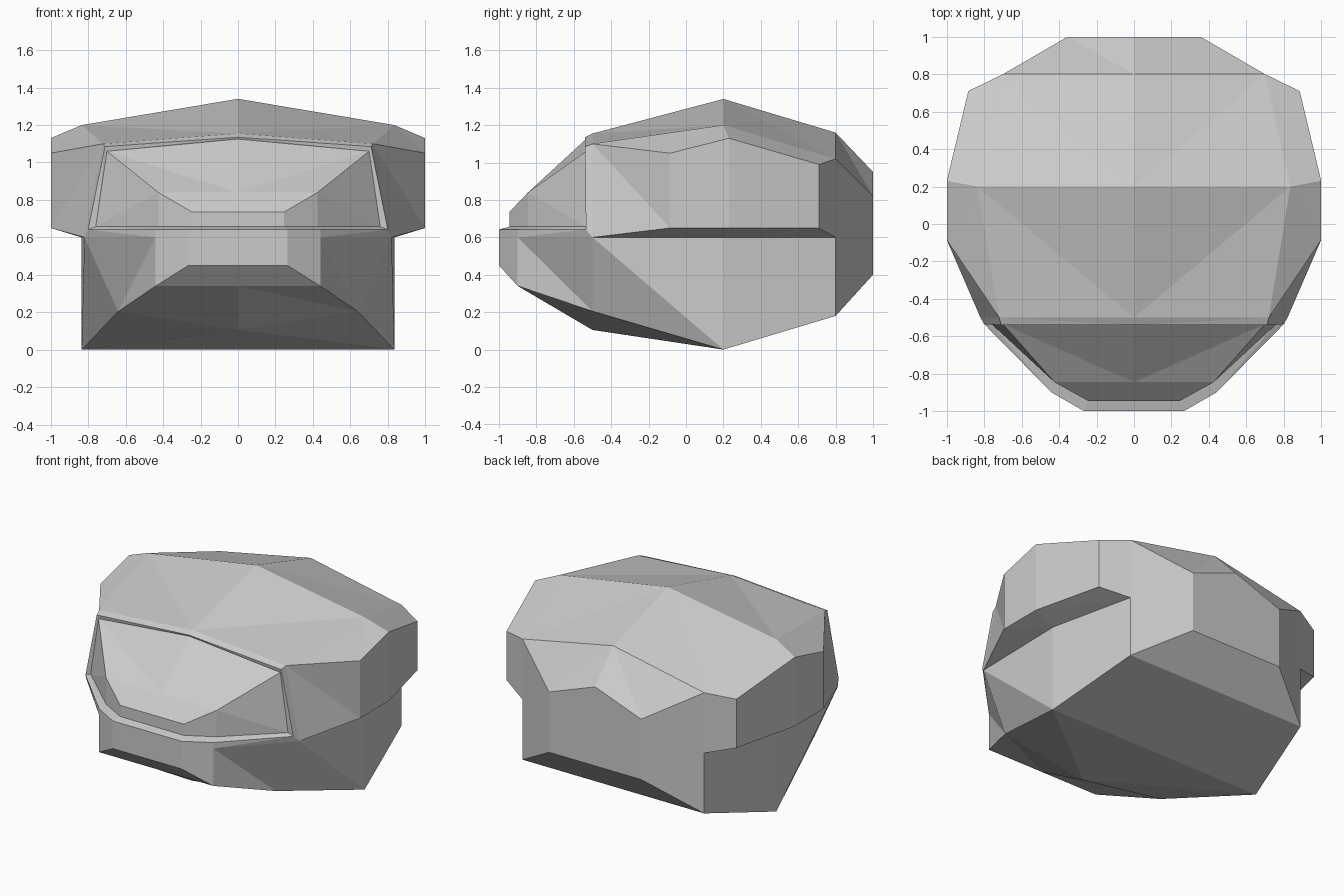
import bpy, bmesh
from mathutils import Vector

if "Cube" in bpy.data.objects:
    bpy.data.objects.remove(bpy.data.objects["Cube"])

CORE = Vector((0, 0, 0.65))


def strip(bm, a, b):
    """Triangle strip between two equal-length edge lines, facing outward."""
    for i in range(len(a) - 1):
        for tri in ((a[i], a[i + 1], b[i + 1]), (a[i], b[i + 1], b[i])):
            p = [Vector(v) for v in tri]
            n = (p[1] - p[0]).cross(p[2] - p[0])
            if n.length < 1e-6:
                continue
            if n.dot(sum(p, Vector()) / 3 - CORE) < 0:
                p.reverse()
            bm.faces.new([bm.verts.new(v) for v in p])


def part(name, pairs):
    """Half of a part from strips, mirrored across x = 0."""
    bm = bmesh.new()
    for a, b in pairs:
        strip(bm, a, b)
    bmesh.ops.remove_doubles(bm, verts=bm.verts, dist=0.0005)
    me = bpy.data.meshes.new(name)
    bm.to_mesh(me)
    bm.free()
    ob = bpy.data.objects.new(name, me)
    bpy.context.collection.objects.link(ob)
    m = ob.modifiers.new("mirror", 'MIRROR')
    m.use_mirror_merge = True
    m.merge_threshold = 0.0005
    return ob


def rows(profile):
    """(y, centre z, edge x, edge z) -> centre-to-edge lines."""
    return [[(0, y, zc), (x, y, ze)] for y, zc, x, ze in profile]


def chain(lines):
    return list(zip(lines, lines[1:]))


def at_z(outline, z):
    return [(x, y, z) for x, y in outline]


# Lower shell: belly plus upright walls up to the z = 0.6 seam
belly = rows([(-1, .45, .265, .45), (-.9, .34, .44, .34), (-.5, .105, .64, .205),
              (.2, 0, .835, 0), (.8, .18, .7, .18), (1, .4, .355, .4)])
low = [belly[0][0]] + [r[1] for r in belly] + [belly[-1][0]]
seam = at_z([(0, -1), (.265, -1), (.44, -.9), (.82, -.5),
             (.835, .2), (.7, .8), (.355, 1), (0, 1)], .6)
part("lower_shell", chain(belly) + [(seam, low)])

# Dome with its front rim and the upper back wall
crown = rows([(-.54, 1.135, .71, 1.085), (-.5, 1.155, .72, 1.1), (.2, 1.34, .835, 1.2),
              (.8, 1.16, .7, 1.02), (1, .95, .355, .82)])
back_top = [crown[3][1], crown[4][1], crown[4][0]]
part("dome", chain(crown) + [(back_top, seam[5:])])

# Overhanging side wings: outer wall, underside shelf, shoulder to the dome
wing_top = [crown[1][1], (1, -.085, 1.05), (1, .23, 1.13), (.885, .71, .99), crown[3][1]]
wing_low = [seam[3]] + [(x, y, .65) for x, y, z in wing_top[1:4]] + [seam[5]]
shelf = [seam[3], seam[4], seam[4], seam[5], seam[5]]
shoulder = [crown[1][1], crown[2][1], crown[2][1], crown[3][1], crown[3][1]]
part("side_wings", [(wing_top, wing_low), (wing_low, shelf), (wing_top, shoulder)])

# Visor: sloped pane with folded sides
pane = rows([(-.945, .735, .245, .735), (-.845, .84, .425, .84), (-.535, 1.125, .7, 1.06)])
visor_top = [pane[0][0]] + [r[1] for r in pane]
visor_low = at_z([(0, -.945), (.245, -.945), (.425, -.845), (.76, -.535)], .657)
part("visor", chain(pane) + [(visor_top, visor_low)])

# Frame around the visor: chin ledge, side posts and brow gap
lip = at_z([(0, -1), (.265, -1), (.44, -.9), (.8, -.535)], .642)
post = [crown[0][1], lip[3]]
part("visor_frame", [(seam[:4], lip), (lip, visor_low),
                     ([crown[1][1], seam[3]], post),
                     (post, [pane[2][1], visor_low[3]]),
                     (crown[0], pane[2])])
